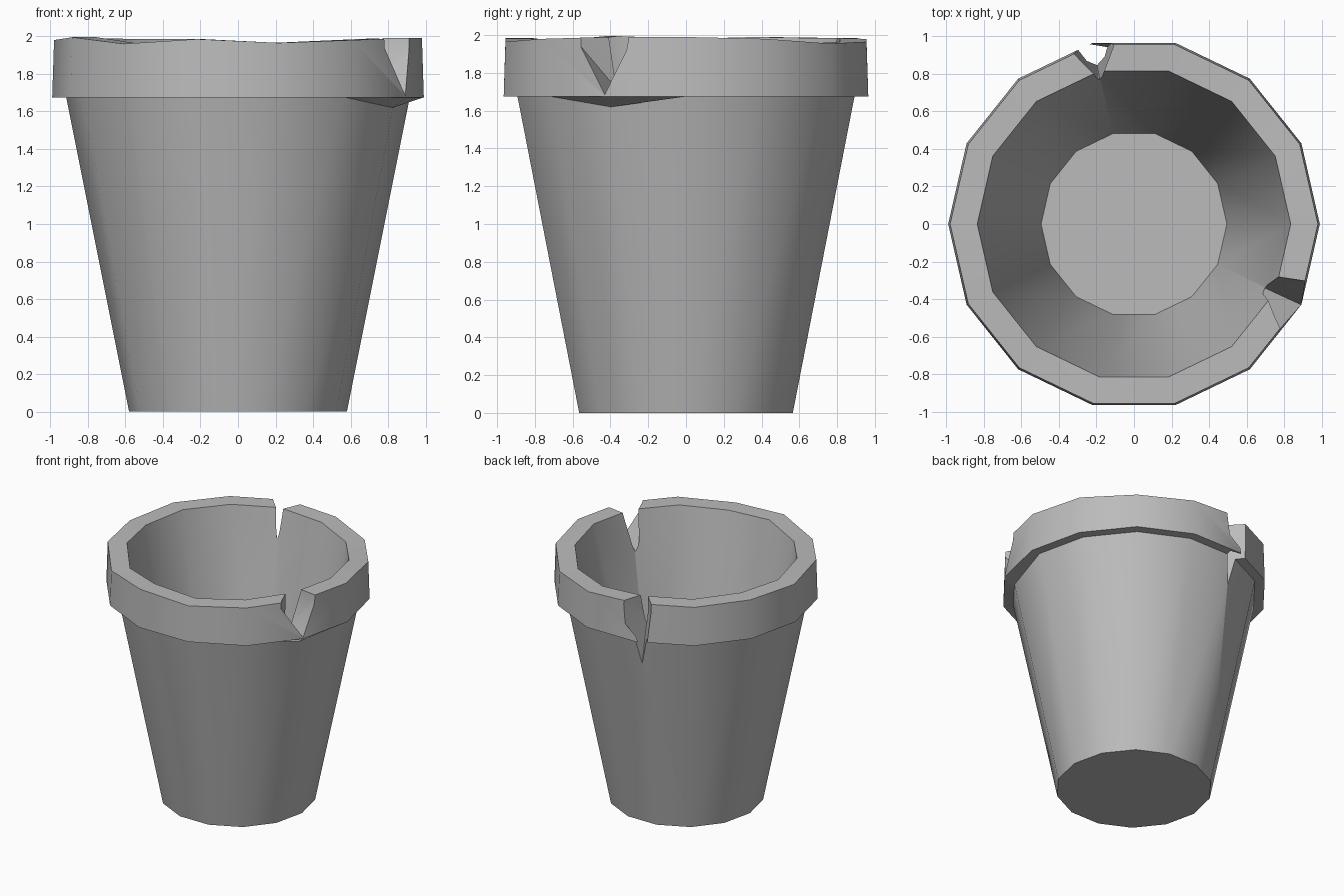
import bpy, bmesh, math
from mathutils import Vector

cube = bpy.data.objects.get("Cube")
if cube:
    bpy.data.objects.remove(cube, do_unlink=True)

SIDES = 14
# Worn, uneven height of the lip at each corner
LIP = [1.99, 1.98, 1.955, 1.965, 1.985, 1.985, 1.99,
       1.98, 1.995, 1.96, 1.985, 1.965, 1.98, 1.99]

clay = bpy.data.materials.new("grey_clay")
clay.use_nodes = True
clay.diffuse_color = (0.5, 0.5, 0.5, 1)
clay.node_tree.nodes["Principled BSDF"].inputs["Base Color"].default_value = (0.5, 0.5, 0.5, 1)


def make_object(name, bm):
    bmesh.ops.recalc_face_normals(bm, faces=bm.faces)
    mesh = bpy.data.meshes.new(name)
    bm.to_mesh(mesh)
    bm.free()
    mesh.materials.append(clay)
    obj = bpy.data.objects.new(name, mesh)
    bpy.context.collection.objects.link(obj)
    return obj


def ring(bm, radius, height):
    verts = []
    for i in range(SIDES):
        a = math.tau * i / SIDES
        z = LIP[i] if height == "lip" else height
        verts.append(bm.verts.new((radius * math.cos(a), radius * math.sin(a), z)))
    return verts


def wedge(name, pairs):
    """Hull through inner/outer point pairs, stretched past the wall."""
    bm = bmesh.new()
    for inner, outer in pairs:
        p, q = Vector(inner), Vector(outer)
        bm.verts.new(p - (q - p) * 0.15)
        bm.verts.new(q + (q - p) * 0.3)
        if p.z > 1.9:
            bm.verts.new(p - (q - p) * 0.15 + Vector((0, 0, 0.15)))
            bm.verts.new(q + (q - p) * 0.3 + Vector((0, 0, 0.15)))
    hull = bmesh.ops.convex_hull(bm, input=bm.verts)
    loose = {v for v in hull["geom_interior"] + hull["geom_unused"]
             if isinstance(v, bmesh.types.BMVert)}
    bmesh.ops.delete(bm, geom=list(loose), context="VERTS")
    obj = make_object(name, bm)
    obj.hide_render = True
    return obj


# Pot: base, tapered wall, rim band, lip, inner wall and floor
bm = bmesh.new()
rings = [ring(bm, r, z) for r, z in
         [(0.58, 0), (0.915, 1.675), (0.99, 1.675), (0.98, "lip"), (0.835, "lip"), (0.495, 0.12)]]
for low, high in zip(rings, rings[1:]):
    for i in range(SIDES):
        j = (i + 1) % SIDES
        bm.faces.new((low[i], low[j], high[j], high[i]))
bm.faces.new(rings[0])
bm.faces.new(rings[-1])
rings[1][SIDES - 1].co.z = 1.62  # sagging joint below the chip
pot = make_object("flower_pot", bm)

# Chip in the rim and a deeper crack at the back
cutters = [
    wedge("rim_chip_cutter", [
        ((0.755, -0.28, 1.98), (0.92, -0.305, 1.98)),
        ((0.725, -0.415, 1.98), (0.78, -0.55, 1.98)),
        ((0.695, -0.34, 1.67), (0.89, -0.43, 1.685))]),
    wedge("back_crack_cutter", [
        ((-0.165, 0.8, 1.97), (-0.11, 0.945, 1.97)),
        ((-0.2, 0.79, 1.97), (-0.32, 0.91, 1.97)),
        ((-0.195, 0.78, 1.78), (-0.295, 0.925, 1.68)),
        ((-0.19, 0.78, 1.72), (-0.2, 0.86, 1.4))]),
]
bpy.ops.object.select_all(action="DESELECT")
pot.select_set(True)
bpy.context.view_layer.objects.active = pot
for cutter in cutters:
    mod = pot.modifiers.new(cutter.name, "BOOLEAN")
    mod.operation = "DIFFERENCE"
    mod.solver = "EXACT"
    mod.object = cutter
    bpy.ops.object.modifier_apply(modifier=mod.name)
    bpy.data.objects.remove(cutter, do_unlink=True)
bpy.ops.object.shade_smooth_by_angle(angle=math.radians(30))
